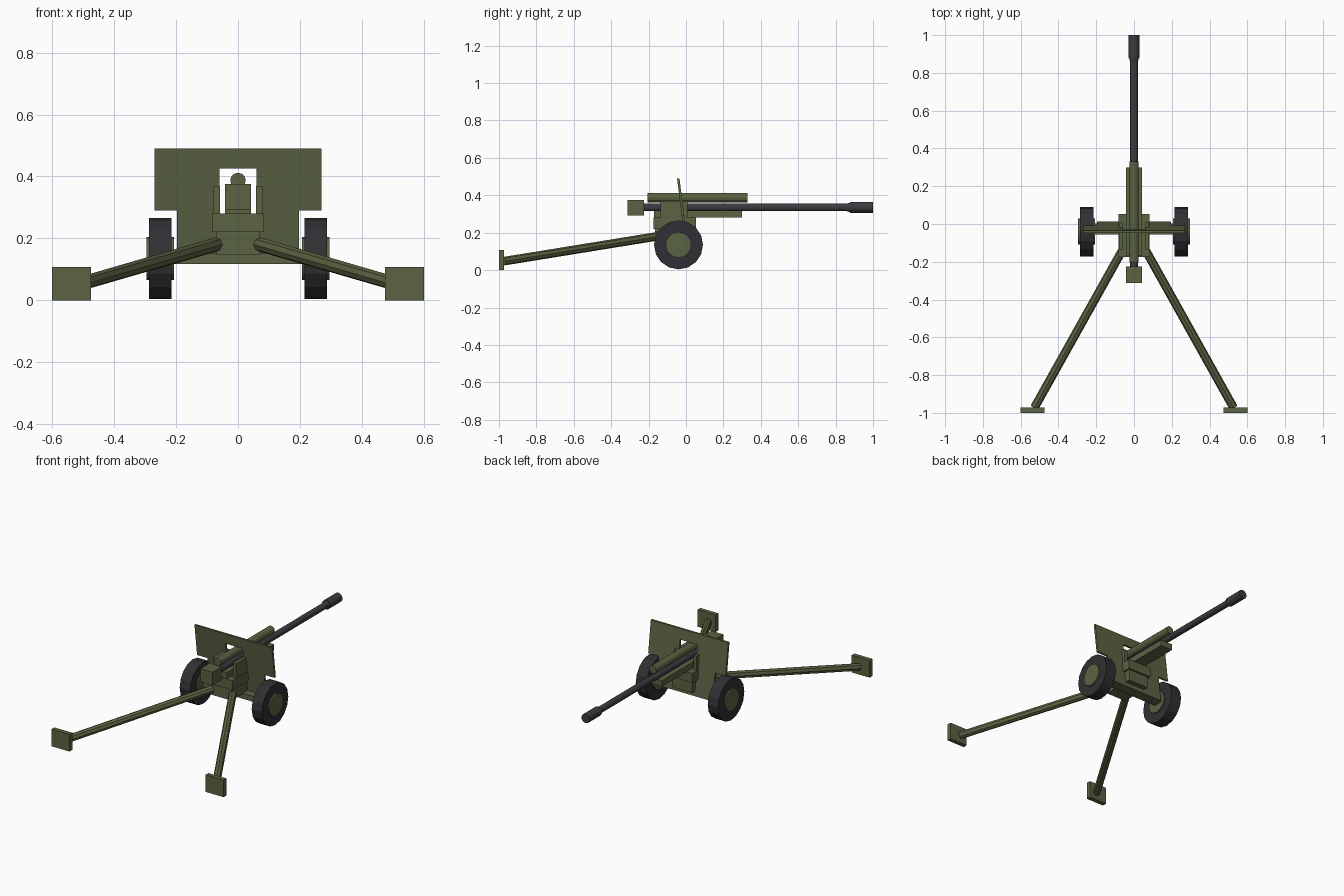
import bpy, bmesh, math
from mathutils import Vector

if "Cube" in bpy.data.objects:
    bpy.data.objects.remove(bpy.data.objects["Cube"])


def material(name, rgb):
    m = bpy.data.materials.new(name)
    m.diffuse_color = (*rgb, 1)
    m.use_nodes = True
    m.node_tree.nodes["Principled BSDF"].inputs["Base Color"].default_value = m.diffuse_color
    return m


GREEN = material("olive_paint", (0.105, 0.125, 0.055))
STEEL = material("dark_steel", (0.045, 0.045, 0.052))
RUBBER = material("rubber", (0.03, 0.03, 0.035))


def finish(name, bm, mat):
    bmesh.ops.recalc_face_normals(bm, faces=bm.faces[:])
    me = bpy.data.meshes.new(name)
    bm.to_mesh(me)
    bm.free()
    me.materials.append(mat)
    ob = bpy.data.objects.new(name, me)
    bpy.context.collection.objects.link(ob)
    return ob


def box(name, x, y, z, mat=GREEN):
    """Box from (min, max) ranges."""
    bm = bmesh.new()
    bmesh.ops.create_cube(bm, size=1)
    for v in bm.verts:
        v.co = [(r[0] + r[1]) / 2 + c * (r[1] - r[0]) for r, c in zip((x, y, z), v.co)]
    return finish(name, bm, mat)


def rod(name, a, b, r, sides, mat=GREEN, r2=None):
    """Cylinder or cone between two points."""
    a, b = Vector(a), Vector(b)
    bm = bmesh.new()
    bmesh.ops.create_cone(bm, cap_ends=True, segments=sides, radius1=r,
                          radius2=r if r2 is None else r2, depth=(b - a).length)
    q = (b - a).to_track_quat('Z', 'Y')
    for v in bm.verts:
        v.co = q @ v.co + (a + b) / 2
    return finish(name, bm, mat)


# Barrel, muzzle brake and breech
BZ = 0.335
rod("barrel", (0, -0.24, BZ), (0, 0.90, BZ), 0.02, 12, STEEL)
rod("muzzle_collar", (0, 0.86, BZ), (0, 0.88, BZ), 0.021, 12, STEEL, 0.026)
rod("muzzle_brake", (0, 0.878, BZ), (0, 1.0, BZ), 0.029, 12, STEEL)
box("breech", (-0.042, 0.042), (-0.312, -0.224), (0.293, 0.376))

# Recoil cylinder and cradle
rod("recoil_cylinder", (0, -0.205, 0.387), (0, 0.33, 0.387), 0.025, 12)
box("cradle", (-0.042, 0.042), (-0.17, 0.30), (0.28, 0.318))

# Carriage body and axle
box("saddle", (-0.083, 0.083), (-0.175, 0.053), (0.22, 0.28))
box("lower_carriage", (-0.07, 0.07), (-0.165, 0.04), (0.148, 0.222))
box("axle", (-0.23, 0.23), (-0.055, 0.002), (0.118, 0.152))

# Gun shield: stepped outline with a barrel window, leaning backwards
outline = [(0, 0.49), (0.27, 0.49), (0.27, 0.29), (0.197, 0.29), (0.197, 0.118),
           (0, 0.118), (0, 0.22), (0.06, 0.22), (0.06, 0.425), (0, 0.425)]
bm = bmesh.new()
for s in (1, -1):
    face = bm.faces.new([bm.verts.new((s * x, -0.048 + (0.49 - z) * 0.13, z))
                         for x, z in outline])
bmesh.ops.remove_doubles(bm, verts=bm.verts[:], dist=1e-5)
ext = bmesh.ops.extrude_face_region(bm, geom=bm.faces[:], use_keep_orig=True)
for v in ext["geom"]:
    if isinstance(v, bmesh.types.BMVert):
        v.co.y += 0.013
# drop the internal walls on the centre line
seam = [f for f in bm.faces if all(abs(v.co.x) < 1e-5 for v in f.verts)]
if seam:
    bmesh.ops.delete(bm, geom=seam, context='FACES')
finish("gun_shield", bm, GREEN)

# Mirrored parts
for s, side in ((-1, "left"), (1, "right")):
    box(side + "_cheek", sorted((s * 0.058, s * 0.079)), (-0.135, 0.008), (0.22, 0.37))
    wy, wz = -0.04, 0.135
    rod(side + "_tyre", (s * 0.215, wy, wz), (s * 0.287, wy, wz), 0.131, 16, RUBBER)
    rod(side + "_hub", (s * 0.206, wy, wz), (s * 0.296, wy, wz), 0.069, 16)
    rod(side + "_trail_leg", (s * 0.065, -0.145, 0.182), (s * 0.527, -0.972, 0.048),
        0.023, 8)
    box(side + "_spade", sorted((s * 0.475, s * 0.60)), (-1.0, -0.972), (0, 0.108))
